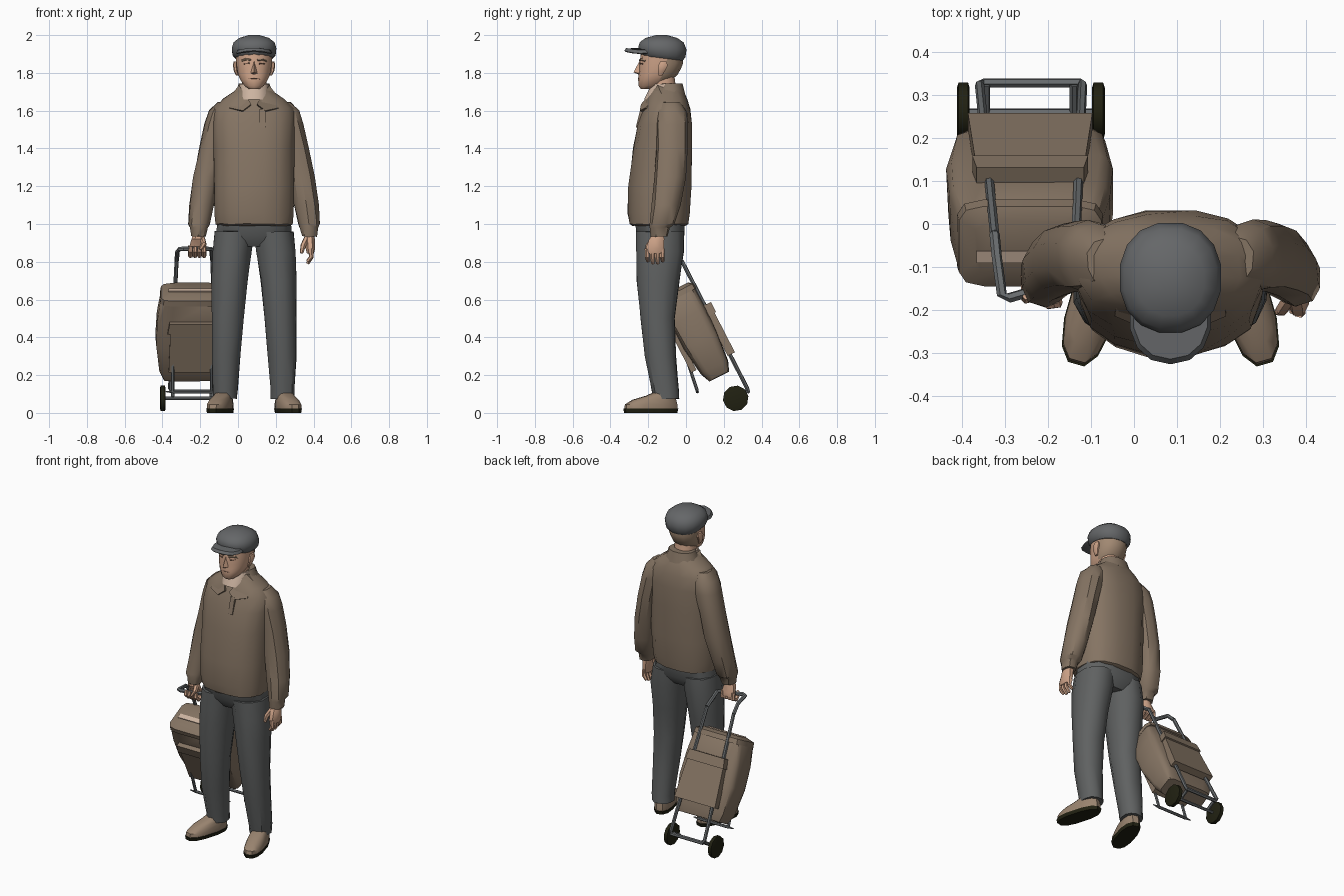
import bpy, bmesh, math, random
from mathutils import Vector, Matrix

random.seed(4)
CX = 0.085  # the man's centre line


def material(name, r, g, b):
    m = bpy.data.materials.new(name)
    m.diffuse_color = (r, g, b, 1)
    return m


BROWN = material("brown_cloth", 0.235, 0.175, 0.125)
GREY = material("grey_trousers", 0.115, 0.12, 0.12)
CAP = material("cap_grey", 0.13, 0.135, 0.14)
SKIN = material("skin", 0.62, 0.37, 0.25)
HAIR = material("short_hair", 0.36, 0.25, 0.17)
SHOE = material("shoe_leather", 0.32, 0.23, 0.16)
BLACK = material("black_rubber", 0.015, 0.015, 0.006)
METAL = material("metal", 0.14, 0.15, 0.155)
SHIRT = material("pale_shirt", 0.6, 0.45, 0.35)
DARK = material("dark_features", 0.2, 0.11, 0.075)


def build(name, verts, faces, mat, fn=None, mirror=False, angle=38, jitter=0):
    vs = [Vector(v) for v in verts]
    if fn:
        vs = [Vector(fn(v)) for v in vs]
    for v in vs:
        v += Vector([random.uniform(-jitter, jitter) for _ in range(3)])
        if mirror:
            v.x = 2 * CX - v.x
    me = bpy.data.meshes.new(name)
    me.from_pydata(vs, [], faces)
    bm = bmesh.new()
    bm.from_mesh(me)
    bmesh.ops.recalc_face_normals(bm, faces=bm.faces)
    bm.to_mesh(me)
    bm.free()
    me.polygons.foreach_set("use_smooth", [True] * len(me.polygons))
    me.set_sharp_from_angle(angle=math.radians(angle))
    me.materials.append(mat)
    ob = bpy.data.objects.new(name, me)
    bpy.context.collection.objects.link(ob)
    return ob


def skin_rings(rings):
    n, k = len(rings[0]), len(rings)
    faces = [(i * n + j, i * n + (j + 1) % n, (i + 1) * n + (j + 1) % n, (i + 1) * n + j)
             for i in range(k - 1) for j in range(n)]
    faces += [tuple(range(n))[::-1], tuple(range((k - 1) * n, k * n))]
    return [v for r in rings for v in r], faces


def loft(name, rows, mat, n=12, p=2.2, **kw):
    """Stack of superellipses; a row is (z, centre x, centre y, half x, half y)."""
    rings = []
    for z, cx, cy, rx, ry in rows:
        ring = []
        for j in range(n):
            a = 2 * math.pi * (j + 0.5) / n
            c, s = math.cos(a), math.sin(a)
            ring.append((cx + rx * math.copysign(abs(c) ** (2 / p), c),
                         cy + ry * math.copysign(abs(s) ** (2 / p), s), z))
        rings.append(ring)
    return build(name, *skin_rings(rings), mat, **kw)


def tube(name, path, radii, mat, n=6, **kw):
    pts = [Vector(q) for q in path]
    if not isinstance(radii, (list, tuple)):
        radii = [radii] * len(pts)
    tans = [(pts[min(i + 1, len(pts) - 1)] - pts[max(i - 1, 0)]).normalized() for i in range(len(pts))]
    side = tans[0].orthogonal().normalized()
    rings = []
    for i, q in enumerate(pts):
        if i:
            side = tans[i - 1].rotation_difference(tans[i]) @ side
        up = tans[i].cross(side)
        rings.append([q + radii[i] * (math.cos(2 * math.pi * j / n) * side + math.sin(2 * math.pi * j / n) * up)
                      for j in range(n)])
    return build(name, *skin_rings(rings), mat, **kw)


def box(name, lo, hi, mat, inset=0.0, **kw):
    """Box from lo to hi; inset narrows its top ring."""
    (x0, y0, z0), (x1, y1, z1) = lo, hi
    i = inset
    rings = [[(x0, y0, z0), (x1, y0, z0), (x1, y1, z0), (x0, y1, z0)],
             [(x0 + i, y0, z1), (x1 - i, y0, z1), (x1 - i, y1, z1), (x0 + i, y1, z1)]]
    return build(name, *skin_rings(rings), mat, **kw)


# ---- jacket body, hem and trousers seat
loft("jacket_body", [(0.99, CX, -.145, .185, .14), (1.0, CX, -.145, .205, .158), (1.06, CX, -.143, .212, .168),
                     (1.2, CX, -.138, .216, .168), (1.4, CX, -.125, .215, .157), (1.53, CX, -.112, .222, .143),
                     (1.61, CX, -.102, .215, .125), (1.66, CX, -.10, .165, .108), (1.70, CX, -.10, .105, .09),
                     (1.725, CX, -.10, .078, .075)], BROWN, n=16, p=2.4, jitter=.003)
loft("trouser_seat", [(.88, CX, -.135, .13, .09), (.94, CX, -.135, .205, .13), (1.03, CX, -.14, .2, .135)],
     GREY, p=2.6)

# ---- legs, shoes and sleeves, each mirrored about the centre line
for tag, mir in (("right", False), ("left", True)):
    loft(tag + "_trouser_leg", [(.075, -.067, -.105, .064, .07), (.12, -.067, -.11, .066, .072),
                                (.3, -.064, -.135, .077, .083), (.5, -.055, -.15, .086, .092),
                                (.7, -.045, -.147, .096, .115), (.85, -.033, -.138, .107, .128),
                                (.96, -.018, -.138, .108, .13)], GREY, mirror=mir, jitter=.003)
    turn = Matrix.Translation((-.07, -.10, 0)) @ Matrix.Rotation(math.radians(-16), 4, 'Z')
    loft(tag + "_shoe", [(.02, 0, -.09, .055, .145), (.045, 0, -.088, .056, .143), (.07, 0, -.07, .051, .118),
                         (.09, 0, -.035, .046, .082), (.115, 0, -.005, .04, .052)], SHOE, p=2.5,
         fn=lambda v: turn @ v, mirror=mir)
    loft(tag + "_shoe_sole", [(0, 0, -.09, .054, .145), (.022, 0, -.09, .058, .15)], BLACK, p=2.5,
         fn=lambda v: turn @ v, mirror=mir)
    loft(tag + "_sleeve", [(.935, -.208, -.143, .04, .045), (.98, -.206, -.138, .048, .055),
                           (1.0, -.207, -.125, .06, .066), (1.1, -.193, -.105, .066, .075),
                           (1.25, -.168, -.083, .07, .084), (1.4, -.137, -.075, .07, .083),
                           (1.53, -.107, -.075, .072, .085), (1.6, -.085, -.078, .073, .078),
                           (1.645, -.06, -.085, .05, .055)], BROWN, n=10, mirror=mir, jitter=.003)

# ---- hanging left hand
loft("left_hand_palm", [(.95, .376, -.145, .026, .03), (.92, .38, -.155, .029, .043), (.87, .383, -.165, .027, .052),
                        (.845, .383, -.165, .02, .05)], SKIN, n=8)
for i in range(4):
    y = -.205 + i * .026
    tube("left_finger", [(.385, y, .87), (.388, y, .825), (.368, y + .004, .79 + .012 * (i in (0, 3)))],
         [.014, .013, .009], SKIN)
tube("left_thumb", [(.365, -.17, .925), (.345, -.2, .885), (.336, -.205, .845)], [.017, .015, .009], SKIN)
# ---- right hand gripping the handle
loft("right_hand_palm", [(.955, -.208, -.143, .026, .03), (.92, -.212, -.147, .037, .032),
                         (.885, -.215, -.13, .044, .025), (.86, -.215, -.125, .042, .02)], SKIN, n=8)
for i in range(4):
    x = -.251 + i * .024
    tube("right_finger", [(x, -.125, .885), (x, -.12, .845), (x, -.15, .832), (x, -.175, .855), (x, -.168, .88)],
         [.014, .013, .013, .012, .009], SKIN)
tube("right_thumb", [(-.19, -.15, .925), (-.18, -.185, .895), (-.2, -.19, .865)], [.016, .014, .009], SKIN)

# ---- neck and head
loft("neck", [(1.62, CX, -.105, .07, .07), (1.7, CX, -.115, .068, .066), (1.79, CX, -.125, .066, .065)], SKIN)
head = loft("head", [(1.716, CX, -.205, .03, .035), (1.732, CX, -.188, .053, .064), (1.765, CX, -.163, .075, .09),
                     (1.79, CX, -.148, .086, .103), (1.82, CX, -.138, .092, .11), (1.85, CX, -.132, .096, .116),
                     (1.88, CX, -.13, .098, .112), (1.93, CX, -.13, .1, .11)], SKIN, n=14)
head.data.materials.append(HAIR)
for f in head.data.polygons:  # hair round the back and temples
    if f.center.y > -.125 and f.center.z > 1.77:
        f.material_index = 1
build("nose", [(CX, -.245, 1.865), (CX - .022, -.238, 1.797), (CX + .022, -.238, 1.797), (CX, -.278, 1.803),
               (CX, -.24, 1.787)], [(0, 1, 3), (0, 3, 2), (1, 4, 3), (4, 2, 3), (0, 2, 4, 1)], SKIN)
for s in (-1, 1):
    loft("ear", [(1.785, CX + s * .088, -.135, .007, .01), (1.81, CX + s * .097, -.13, .011, .02),
                 (1.84, CX + s * .101, -.122, .012, .027), (1.86, CX + s * .1, -.12, .008, .018)], SKIN, n=8)
    tube("eyebrow", [(CX + s * .018, -.244, 1.868), (CX + s * .045, -.238, 1.872), (CX + s * .066, -.215, 1.864)],
         .006, HAIR, n=5)
    tube("eye", [(CX + s * .025, -.242, 1.85), (CX + s * .055, -.228, 1.849)], .005, DARK, n=5)
tube("mouth", [(CX - .03, -.243, 1.768), (CX, -.251, 1.771), (CX + .03, -.243, 1.768)], .004, DARK, n=5)


# ---- flat cap, lower at the back
def tilt(v):
    return (v.x, v.y, v.z - max(0, 1.97 - v.z) * (v.y + .125) * 1.3)


loft("flat_cap", [(1.878, CX, -.125, .1, .11), (1.895, CX, -.125, .116, .124), (1.93, CX, -.125, .12, .13),
                  (1.962, CX, -.128, .11, .118), (1.985, CX, -.13, .08, .085), (2.0, CX, -.13, .03, .03)],
     CAP, n=16, fn=tilt)
loft("cap_brim", [(1.912, CX, -.215, .09, .107), (1.918, CX, -.215, .097, .112), (1.932, CX, -.215, .088, .1)],
     CAP, n=14, fn=lambda v: (v.x, v.y, v.z - 2 * (v.x - CX) ** 2 + .04 * (v.y + .33)))

# ---- shirt collar and jacket collar
loft("shirt_collar", [(1.66, CX, -.125, .085, .1), (1.7, CX, -.12, .083, .085), (1.74, CX, -.108, .08, .074)],
     SHIRT)
loft("jacket_collar_back", [(1.68, CX, -.085, .11, .085), (1.72, CX, -.085, .092, .075),
                            (1.745, CX, -.083, .083, .066)], BROWN)
for mir in (False, True):
    flap = [(.005, -.15, 1.735), (-.03, -.13, 1.69), (-.045, -.215, 1.615), (.025, -.245, 1.6), (.07, -.238, 1.635)]
    build("jacket_collar_flap", flap + [(x, y + .03, z - .012) for x, y, z in flap],
          [(0, 1, 2, 3, 4), (9, 8, 7, 6, 5)] + [(i, (i + 1) % 5, (i + 1) % 5 + 5, i + 5) for i in range(5)],
          BROWN, mirror=mir, angle=20)
box("jacket_placket", (.115, -.266, 1.51), (.145, -.225, 1.61), BROWN, fn=lambda v: (v.x, v.y + (v.z - 1.51) * .25, v.z))


# ---- shopping trolley: local (x, depth, height) leaned forward
def lean(v):
    x, w, h = v
    return (x, .33 - .457 * h + .89 * w, .11 + .89 * h + .457 * w)


BX = -.242
loft("trolley_bag", [(.145, BX, -.1, .155, .06), (.2, BX, -.1, .178, .08), (.36, BX, -.102, .195, .1),
                     (.5, BX, -.1, .188, .102), (.63, BX, -.1, .168, .1), (.65, BX, -.1, .15, .085)],
     BROWN, n=16, p=6, fn=lean, jitter=.003)
loft("bag_lid", [(.615, BX, -.098, .172, .108), (.645, BX, -.098, .168, .106), (.662, BX, -.09, .13, .07)],
     BROWN, n=12, p=6, fn=lean)
box("bag_lid_trim", (BX - .125, -.13, .655), (BX + .125, -.1, .667), SHIRT, fn=lean)
box("bag_back_pocket", (BX - .145, -.01, .22), (BX + .145, .033, .5), BROWN, inset=.02, fn=lean)
box("bag_back_pocket_flap", (BX - .135, -.01, .455), (BX + .135, .042, .515), BROWN, inset=.01, fn=lean)
box("bag_front_pocket", (BX - .125, -.222, .23), (BX + .125, -.19, .5), BROWN, inset=.01, fn=lean)
box("bag_front_pocket_flap", (BX - .13, -.228, .46), (BX + .13, -.19, .52), BROWN, inset=.01, fn=lean)

# ---- tubular frame, handle, stand and wheels
lower = [lean(q) for q in ((-.135, .004, .78), (-.12, .004, .02), (-.125, 0, .003), (-.35, 0, .003),
                           (-.36, .004, .02), (-.325, .004, .78))]
tube("trolley_frame", lower, .011, METAL)
tube("trolley_handle", [lower[-1], (-.32, -.075, .855), (-.308, -.165, .868), (-.29, -.172, .868),
                        (-.215, -.15, .868), (-.16, -.13, .868), (-.142, -.115, .868), lower[0]], .012, METAL)
for x in (-.345, -.14):
    tube("trolley_stand_leg", [(x, -.02, .36), (x, .06, .115)], .009, METAL)
    tube("axle_bracket", [(x, .325, .12), (x, .26, .08)], .01, METAL)
tube("trolley_stand_foot", [(-.385, .06, .112), (-.34, .06, .112), (-.14, .06, .112), (-.095, .06, .112)],
     [.002, .009, .009, .002], METAL)
tube("axle", [(-.4, .26, .077), (-.08, .26, .077)], .009, METAL)
for x in (-.398, -.083):
    tube("trolley_wheel", [(x - .015, .263, .077), (x - .011, .263, .077), (x + .011, .263, .077),
                           (x + .015, .263, .077)], [.055, .068, .068, .055], BLACK, n=10)
